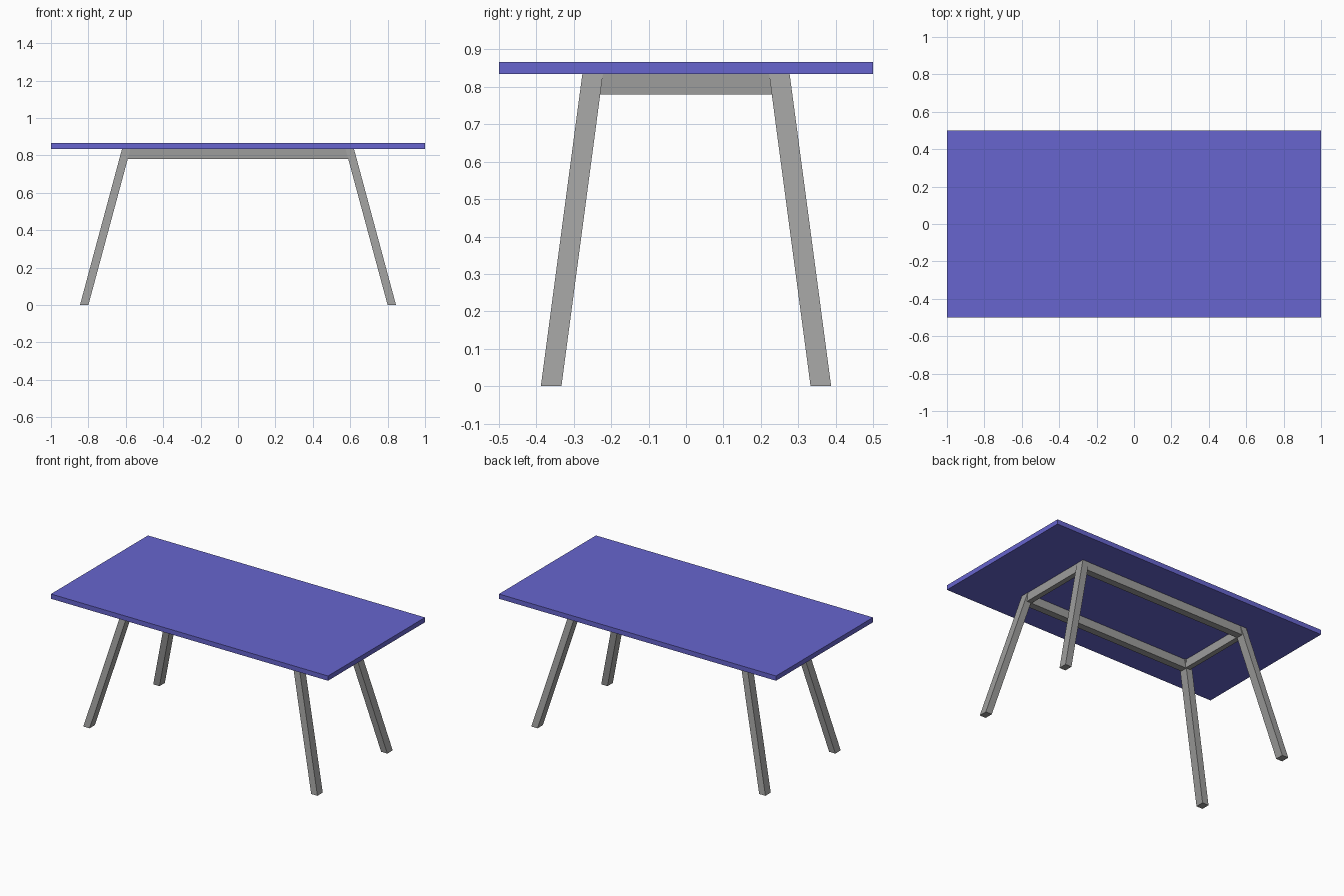
import bpy, bmesh

if "Cube" in bpy.data.objects:
    bpy.data.objects.remove(bpy.data.objects["Cube"])


def material(name, rgb):
    m = bpy.data.materials.new(name)
    m.diffuse_color = (*rgb, 1)
    m.use_nodes = True
    m.node_tree.nodes["Principled BSDF"].inputs["Base Color"].default_value = m.diffuse_color
    return m


BLUE = material("blue_top", (0.135, 0.13, 0.62))
GREY = material("grey_frame", (0.34, 0.34, 0.335))


def prism(name, low, high, z0, z1, mat):
    """Solid between two rectangles (x0, x1, y0, y1) at heights z0 and z1."""
    bm = bmesh.new()
    rings = []
    for (x0, x1, y0, y1), z in ((low, z0), (high, z1)):
        rings.append([bm.verts.new((x, y, z)) for x, y in
                      ((x0, y0), (x1, y0), (x1, y1), (x0, y1))])
    a, b = rings
    bm.faces.new(a[::-1])
    bm.faces.new(b)
    for i in range(4):
        j = (i + 1) % 4
        bm.faces.new((a[i], a[j], b[j], b[i]))
    bmesh.ops.recalc_face_normals(bm, faces=bm.faces)
    mesh = bpy.data.meshes.new(name)
    bm.to_mesh(mesh)
    bm.free()
    mesh.materials.append(mat)
    ob = bpy.data.objects.new(name, mesh)
    bpy.context.collection.objects.link(ob)
    return ob


def flip(rect, sx, sy):
    x0, x1, y0, y1 = rect
    return (*sorted((x0 * sx, x1 * sx)), *sorted((y0 * sy, y1 * sy)))


UNDER, TOP, RAIL = 0.835, 0.866, 0.78

# Tabletop
slab = (-1, 1, -0.5, 0.5)
prism("tabletop", slab, slab, UNDER, TOP, BLUE)

# Four legs splayed outwards, cut level at floor and top
for sx, nx in ((-1, "left"), (1, "right")):
    for sy, ny in ((-1, "front"), (1, "back")):
        prism(f"{ny}_{nx}_leg",
              flip((0.80, 0.845, 0.333, 0.388), sx, sy),
              flip((0.575, 0.62, 0.222, 0.277), sx, sy), 0, UNDER, GREY)

# Long rails, ends buried in the legs
for s, n in ((-1, "front"), (1, "back")):
    r = flip((-0.6, 0.6, 0.23, 0.276), 1, s)
    prism(f"{n}_rail", r, r, RAIL, UNDER, GREY)

# End rails
for s, n in ((-1, "left"), (1, "right")):
    r = flip((0.585, 0.619, -0.25, 0.25), s, 1)
    prism(f"{n}_end_rail", r, r, RAIL, UNDER, GREY)
